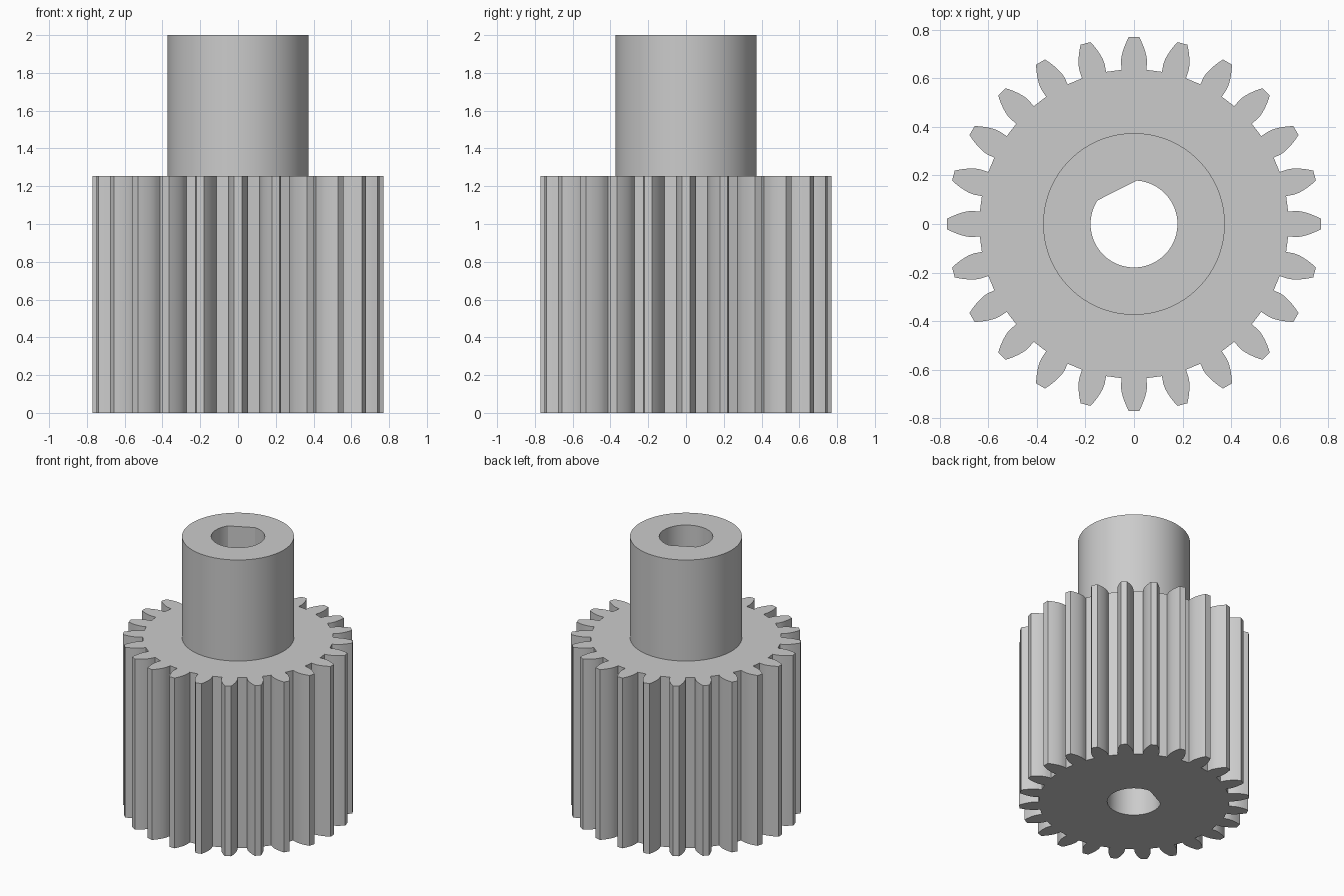
import bpy, bmesh, math

if "Cube" in bpy.data.objects:
    bpy.data.objects.remove(bpy.data.objects["Cube"])

TEETH, TIP_R, GEAR_H, HUB_R, TOP = 24, 0.77, 1.255, 0.374, 2.0
BORE_R, FLAT_DIR, FLAT_HALF = 0.179, math.radians(116.6), math.radians(30.5)
MODULE = TIP_R / (TEETH / 2 + 1)
PITCH_R = MODULE * TEETH / 2
ROOT_R = PITCH_R - 1.25 * MODULE
PRESSURE = math.radians(20)
BASE_R = PITCH_R * math.cos(PRESSURE)


def polar(r, a):
    return (r * math.cos(a), r * math.sin(a))


def half_angle(r):
    """Half the angular tooth thickness of an involute tooth at radius r."""
    a = math.acos(min(1, BASE_R / r))
    inv = lambda t: math.tan(t) - t
    return math.pi / (2 * TEETH) + inv(PRESSURE) - inv(a)


# Tooth outline: straight root, involute flanks, flat tip
radii = [ROOT_R] + [BASE_R + (TIP_R - BASE_R) * i / 6 for i in range(7)]
flank = [(r, half_angle(max(r, BASE_R))) for r in radii]
outline = []
for k in range(TEETH):
    c = 2 * math.pi * k / TEETH
    outline += [polar(r, c - h) for r, h in flank]
    outline += [polar(r, c + h) for r, h in reversed(flank)]

# Round hub and D-shaped bore
hub_circle = [polar(HUB_R, 2 * math.pi * i / 96) for i in range(96)]
arc = 2 * math.pi - 2 * FLAT_HALF
bore = [polar(BORE_R, FLAT_DIR + FLAT_HALF + arc * i / 60) for i in range(61)]

bm = bmesh.new()


def loop(points, z):
    vs = [bm.verts.new((x, y, z)) for x, y in points]
    return vs, [bm.edges.new((vs[i - 1], vs[i])) for i in range(len(vs))]


def wall(a, b):
    for i in range(len(a[0])):
        bm.faces.new((a[0][i - 1], a[0][i], b[0][i], b[0][i - 1]))


def ring(outer, inner):
    bmesh.ops.triangle_fill(bm, edges=outer[1] + inner[1],
                            use_beauty=True, normal=(0, 0, 1))


gear_low, gear_high = loop(outline, 0), loop(outline, GEAR_H)
hub_low, hub_high = loop(hub_circle, GEAR_H), loop(hub_circle, TOP)
bore_low, bore_high = loop(bore, 0), loop(bore, TOP)
ring(gear_low, bore_low)       # underside
ring(gear_high, hub_low)       # shoulder around the hub
ring(hub_high, bore_high)      # hub end
wall(gear_low, gear_high)
wall(hub_low, hub_high)
wall(bore_low, bore_high)
bmesh.ops.recalc_face_normals(bm, faces=bm.faces[:])

mesh = bpy.data.meshes.new("pinion_gear")
bm.to_mesh(mesh)
bm.free()
gear = bpy.data.objects.new("pinion_gear", mesh)
bpy.context.collection.objects.link(gear)

steel = bpy.data.materials.new("grey steel")
steel.diffuse_color = (0.6, 0.6, 0.6, 1)
steel.use_nodes = True
steel.node_tree.nodes["Principled BSDF"].inputs["Base Color"].default_value = steel.diffuse_color
mesh.materials.append(steel)

bpy.context.view_layer.objects.active = gear
gear.select_set(True)
bpy.ops.object.shade_smooth_by_angle(angle=math.radians(25))
